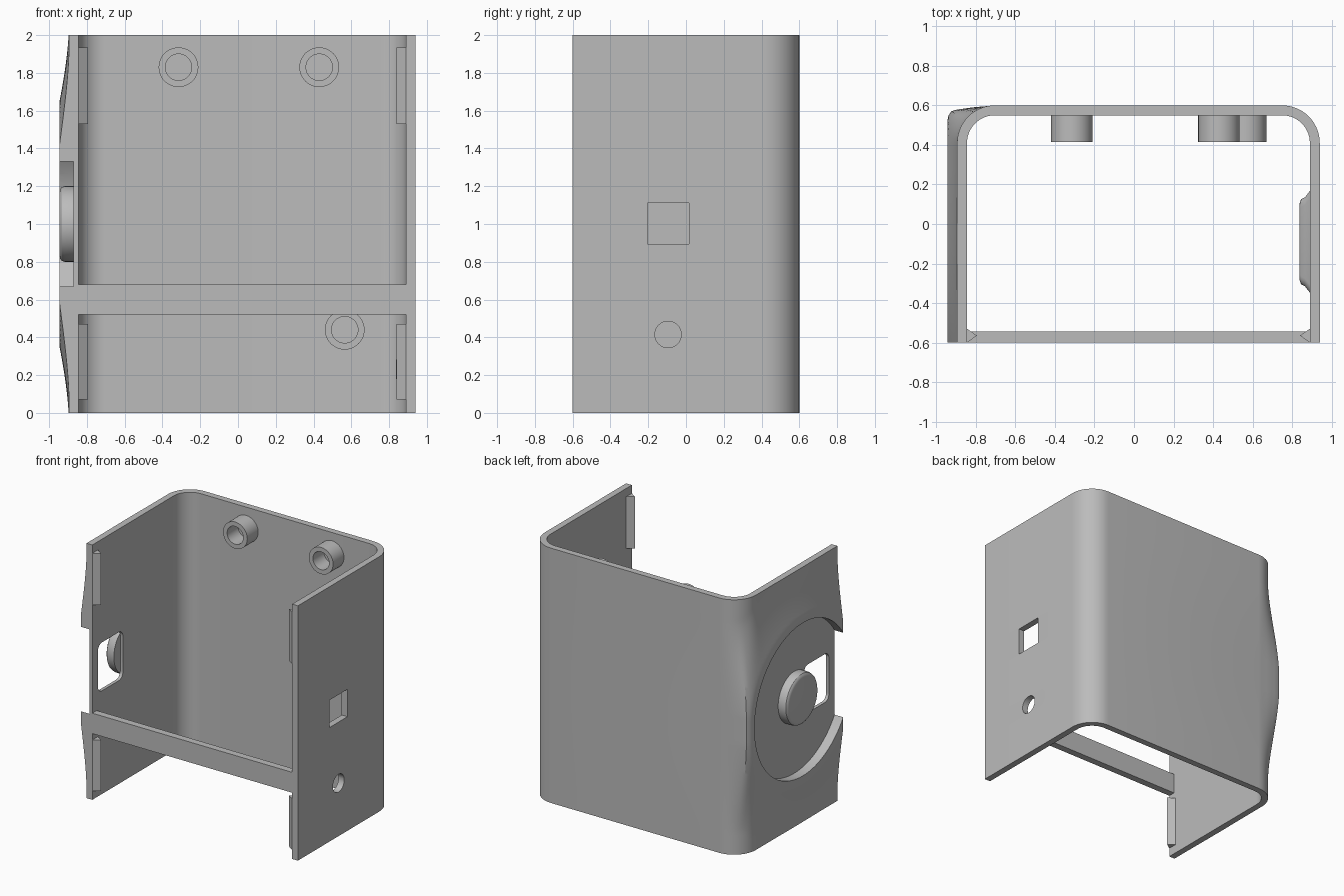
import bpy, bmesh, math
from mathutils import Matrix, Vector

if "Cube" in bpy.data.objects:
    bpy.data.objects.remove(bpy.data.objects["Cube"])

grey = bpy.data.materials.new("plain_grey")
grey.diffuse_color = (0.5, 0.5, 0.5, 1)
grey.use_nodes = True
grey.node_tree.nodes["Principled BSDF"].inputs["Base Color"].default_value = grey.diffuse_color

XL, XR, YF, YB, T, R = -0.895, 0.94, -0.6, 0.6, 0.05, 0.19   # outer walls, thickness, corner radius
CY, CZ = -0.1, 1.0                                           # dial centre on the left wall


def finish(bm, name, smooth=True):
    bmesh.ops.recalc_face_normals(bm, faces=bm.faces)
    me = bpy.data.meshes.new(name)
    bm.to_mesh(me)
    bm.free()
    ob = bpy.data.objects.new(name, me)
    bpy.context.collection.objects.link(ob)
    me.materials.append(grey)
    if smooth:
        shade(ob)
    return ob


def shade(ob):
    bpy.ops.object.select_all(action='DESELECT')
    ob.select_set(True)
    bpy.context.view_layer.objects.active = ob
    bpy.ops.object.shade_smooth_by_angle(angle=math.radians(30))


def prism(name, pts, offset):
    """Extrude a closed 3D outline along an offset vector."""
    bm = bmesh.new()
    f = bm.faces.new([bm.verts.new(p) for p in pts])
    ext = bmesh.ops.extrude_face_region(bm, geom=[f])
    bmesh.ops.translate(bm, vec=offset, verts=[v for v in ext['geom'] if isinstance(v, bmesh.types.BMVert)])
    return finish(bm, name)


def rounded_rect(x, y0, y1, z0, z1, r, n=6):
    pts = []
    for cy, cz, a0 in ((y1 - r, z1 - r, 0), (y0 + r, z1 - r, 90), (y0 + r, z0 + r, 180), (y1 - r, z0 + r, 270)):
        for i in range(n + 1):
            a = math.radians(a0 + 90 * i / n)
            pts.append((x, cy + r * math.cos(a), cz + r * math.sin(a)))
    return pts


def circle_x(x, y, z, r, n=64):
    return [(x, y + r * math.cos(2 * math.pi * i / n), z + r * math.sin(2 * math.pi * i / n)) for i in range(n)]


def lathe(name, profile, centre, axis, n=48):
    """Spin a closed (radius, height) profile about an axis through centre."""
    rot = Vector((0, 0, 1)).rotation_difference(Vector(axis)).to_matrix()
    bm = bmesh.new()
    rings = []
    for r, h in profile:
        ring = [(r * math.cos(2 * math.pi * i / n), r * math.sin(2 * math.pi * i / n), h) for i in range(n)]
        rings.append([bm.verts.new(rot @ Vector(p) + Vector(centre)) for p in ring])
    for a, b in zip(rings, rings[1:]):
        for i in range(n):
            bm.faces.new((a[i], a[(i + 1) % n], b[(i + 1) % n], b[i]))
    if profile[0] != profile[-1]:
        bm.faces.new(rings[0])
        bm.faces.new(rings[-1])
    else:
        bmesh.ops.remove_doubles(bm, verts=bm.verts, dist=1e-5)
    return finish(bm, name)


# Wall path seen from above: matching (outer, inner, bulged outer) points
path = []
NS, NC = 36, 14
swell = [(-0.945, 0.41), (-0.945, 0.52), (-0.938, 0.555), (-0.92, 0.575), (-0.82, 0.59), (XL + R, YB)]


def along(points, t):
    lens = [math.dist(a, b) for a, b in zip(points, points[1:])]
    d = t * sum(lens)
    for a, b, l in zip(points, points[1:], lens):
        if d <= l + 1e-9:
            return tuple(p + (q - p) * d / l for p, q in zip(a, b))
        d -= l
    return points[-1]


for i in range(NS):
    y = YF + (YB - R - YF) * i / NS
    path.append(((XL, y), (XL + T, y), (XL - T, y)))
for i in range(NC + 1):
    a = math.pi - math.pi / 2 * i / NC
    c, s = math.cos(a), math.sin(a)
    cx, cy = XL + R, YB - R
    path.append(((cx + R * c, cy + R * s), (cx + (R - T) * c, cy + (R - T) * s), along(swell, i / NC)))
for i in range(NC + 1):
    a = math.pi / 2 * (1 - i / NC)
    c, s = math.cos(a), math.sin(a)
    cx, cy = XR - R, YB - R
    o = (cx + R * c, cy + R * s)
    path.append((o, (cx + (R - T) * c, cy + (R - T) * s), o))
path.append(((XR, YF), (XR - T, YF), (XR, YF)))

# Shell: three-sided case with the left wall swelling around the dial
bm = bmesh.new()
NZ = 80
outer, inner = [], []
for k in range(NZ + 1):
    z = 2 * k / NZ
    ro, ri = [], []
    for o, n, b in path:
        r = math.hypot(min(b[1] - CY, 0.64), z - CZ)
        t = min(max((r - 0.65) / 0.4, 0), 1)
        w = (1 - t) ** 1.6
        ro.append(bm.verts.new((o[0] + (b[0] - o[0]) * w, o[1] + (b[1] - o[1]) * w, z)))
        ri.append(bm.verts.new((n[0], n[1], z)))
    outer.append(ro)
    inner.append(ri)
M = len(path)
for k in range(NZ):
    for g in (outer, inner):
        for i in range(M - 1):
            bm.faces.new((g[k][i], g[k][i + 1], g[k + 1][i + 1], g[k + 1][i]))
    for i in (0, M - 1):
        bm.faces.new((outer[k][i], outer[k + 1][i], inner[k + 1][i], inner[k][i]))
for k in (0, NZ):
    for i in range(M - 1):
        bm.faces.new((outer[k][i], outer[k][i + 1], inner[k][i + 1], inner[k][i]))
shell = finish(bm, "case_shell", smooth=False)

# Openings: dial recess, window, square port, round port
cutters = [
    prism("recess_cutter", circle_x(-1.2, CY, CZ, 0.6, 96), (0.33, 0, 0)),
    prism("window_cutter", rounded_rect(-1.0, -0.53, -0.22, 0.81, 1.19, 0.05), (0.3, 0, 0)),
    prism("square_port_cutter", [(0.7, -0.205, 0.895), (0.7, 0.015, 0.895), (0.7, 0.015, 1.11), (0.7, -0.205, 1.11)],
          (0.5, 0, 0)),
    prism("round_port_cutter", circle_x(0.7, -0.095, 0.415, 0.07, 40), (0.5, 0, 0)),
]
for c in cutters:
    m = shell.modifiers.new(c.name, 'BOOLEAN')
    m.operation, m.solver, m.object = 'DIFFERENCE', 'EXACT', c
bpy.ops.object.select_all(action='DESELECT')
shell.select_set(True)
bpy.context.view_layer.objects.active = shell
for c in cutters:
    bpy.ops.object.modifier_apply(modifier=c.name)
for c in cutters:
    bpy.data.objects.remove(c)
shade(shell)

# Dial button with rounded rim
lathe("dial_button", [(0.2, 0), (0.2, 0.05), (0.195, 0.065), (0.185, 0.073), (0.17, 0.077)], (-0.868, CY, CZ), (-1, 0, 0))

# Front cross bar
prism("front_bar", [(XL + T, YF, 0.52), (XR - T, YF, 0.52), (XR - T, YF, 0.68), (XL + T, YF, 0.68)], (0, 0.055, 0))

# Snap ridges inside both front edges
for side, x, d in (("left", XL + T, 0.05), ("right", XR - T, -0.05)):
    for level, z0, z1 in (("lower", 0.07, 0.47), ("upper", 1.53, 1.935)):
        prism(f"{side}_{level}_snap_ridge", [(x, YF, z0), (x + d, -0.565, z0), (x, -0.53, z0)], (0, 0, z1 - z0))

# Hollow screw posts on the back wall
for i, (x, z) in enumerate(((-0.315, 1.83), (0.43, 1.83), (0.565, 0.44))):
    lathe(f"screw_post_{i + 1}", [(0.07, 0), (0.105, 0), (0.105, 0.138), (0.07, 0.138), (0.07, 0)],
          (x, 0.553, z), (0, -1, 0))

# Tapered pad inside the right wall
bm = bmesh.new()
loops = []
for x, hy, hz in ((0.892, 0.26, 0.11), (0.865, 0.225, 0.08), (0.845, 0.215, 0.065), (0.837, 0.19, 0.05)):
    loops.append([bm.verts.new(p) for p in rounded_rect(x, -0.09 - hy, -0.09 + hy, 0.23 - hz, 0.23 + hz, 0.04)])
for a, b in zip(loops, loops[1:]):
    for i in range(len(a)):
        j = (i + 1) % len(a)
        bm.faces.new((a[i], a[j], b[j], b[i]))
bm.faces.new(loops[0])
bm.faces.new(loops[-1])
finish(bm, "inner_pad")
